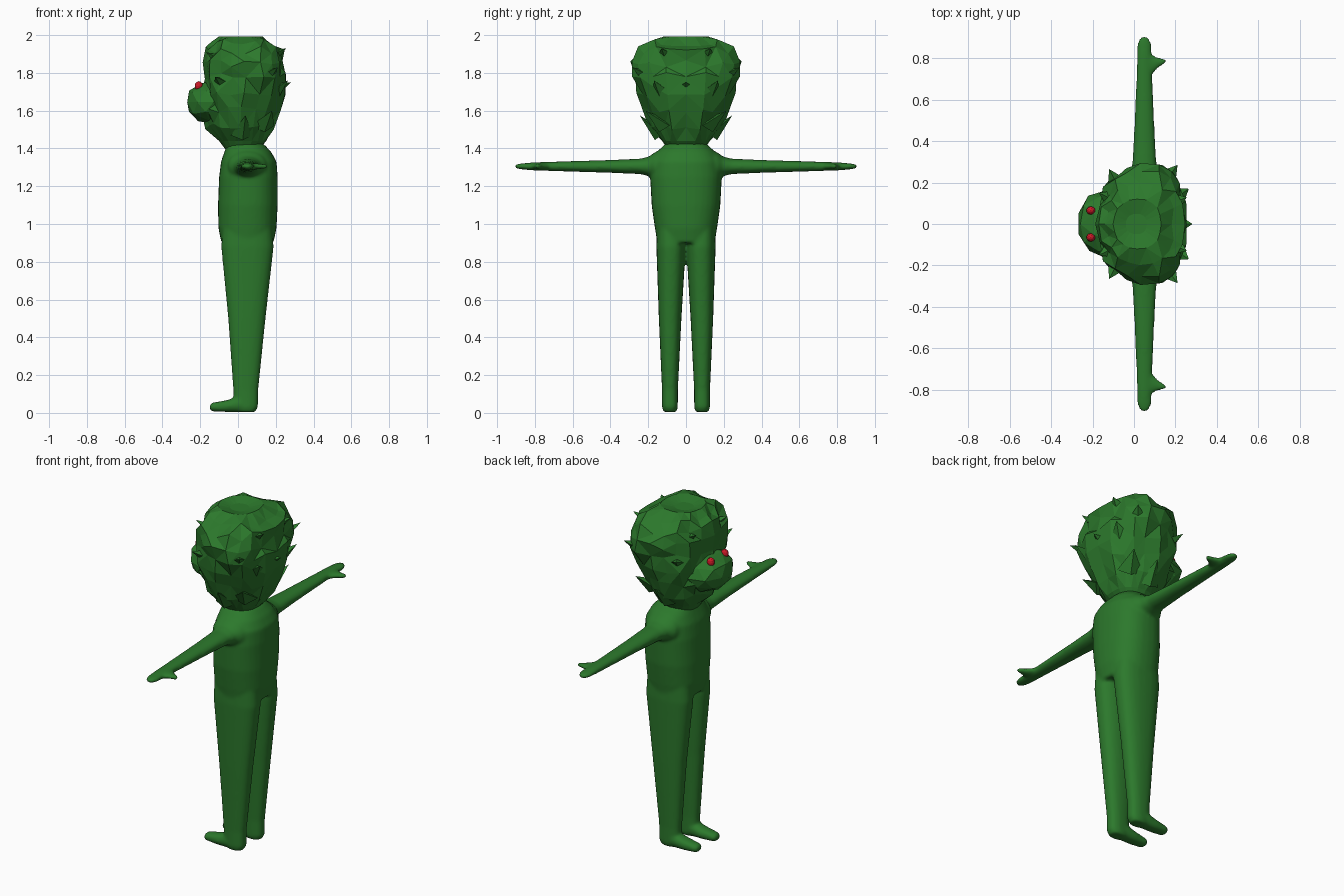
import bpy, bmesh, math, random
from mathutils import Vector

if "Cube" in bpy.data.objects:
    bpy.data.objects.remove(bpy.data.objects["Cube"])

random.seed(4)


def material(name, rgb):
    m = bpy.data.materials.new(name)
    m.diffuse_color = (*rgb, 1)
    m.use_nodes = True
    m.node_tree.nodes["Principled BSDF"].inputs["Base Color"].default_value = m.diffuse_color
    return m


GREEN = material("green", (0.025, 0.19, 0.025))
RED = material("red", (0.6, 0.01, 0.02))


def make(name, bm, mat):
    bmesh.ops.recalc_face_normals(bm, faces=bm.faces)
    me = bpy.data.meshes.new(name)
    bm.to_mesh(me)
    bm.free()
    me.materials.append(mat)
    ob = bpy.data.objects.new(name, me)
    bpy.context.collection.objects.link(ob)
    return ob


def skin_rings(bm, rings):
    """Bridge closed rings of points and cap both ends."""
    vs = [[bm.verts.new(p) for p in r] for r in rings]
    n = len(vs[0])
    for a, b in zip(vs, vs[1:]):
        for i in range(n):
            j = (i + 1) % n
            bm.faces.new((a[i], a[j], b[j], b[i]))
    bm.faces.new(vs[0])
    bm.faces.new(vs[-1])


def tube(bm, axis, rows, n=24, e=2.4):
    """Loft along an axis; rows = (t, centre u, centre v, radius u, radius v)."""
    order = {"x": (2, 0, 1), "y": (0, 2, 1), "z": (0, 1, 2)}[axis]
    rings = []
    for t, cu, cv, ru, rv in rows:
        ring = []
        for i in range(n):
            a = 2 * math.pi * i / n
            c, s = math.cos(a), math.sin(a)
            q = (cu + ru * math.copysign(abs(c) ** (2 / e), c),
                 cv + rv * math.copysign(abs(s) ** (2 / e), s), t)
            ring.append((q[order[0]], q[order[1]], q[order[2]]))
            if axis == "x":
                ring[-1] = (t, q[0], q[1])
        rings.append(ring)
    skin_rings(bm, rings)


# Body: torso, legs, feet, arms and thumbs fused into one smooth skin
bm = bmesh.new()
tube(bm, "z", [(0.90, .05, 0, .138, .152), (0.98, .05, 0, .154, .165),
               (1.10, .052, 0, .158, .182), (1.25, .055, 0, .155, .190),
               (1.33, .057, 0, .147, .182), (1.38, .052, 0, .125, .155),
               (1.42, .04, 0, .10, .115), (1.44, .04, 0, .06, .07)], 32)
for s in (1, -1):
    tube(bm, "z", [(.004, .045, s * .085, .045, .034), (.03, .042, s * .085, .064, .042),
                   (.12, .041, s * .085, .066, .042), (.5, .047, s * .084, .099, .060),
                   (.88, .05, s * .079, .139, .078), (1.0, .05, s * .08, .13, .075)])
    tube(bm, "x", [(-.15, s * .085, .030, .018, .012), (-.138, s * .085, .031, .032, .023),
                   (-.06, s * .085, .036, .041, .031), (0, s * .085, .045, .042, .041),
                   (.06, s * .085, .045, .040, .040)])
    tube(bm, "y", [(s * y, .05, 1.305, rx, rz) for y, rx, rz in
                   ((.12, .11, .095), (.165, .10, .075), (.195, .075, .053), (.24, .062, .041),
                    (.4, .052, .034), (.7, .039, .025), (.8, .036, .022),
                    (.87, .034, .016), (.895, .024, .012), (.907, .01, .007))], e=2.1)
    tube(bm, "x", [(.05, s * .765, 1.305, .075, .02), (.085, s * .768, 1.305, .05, .017),
                   (.115, s * .778, 1.305, .026, .014), (.145, s * .785, 1.305, .014, .012),
                   (.156, s * .787, 1.305, .007, .008)], e=2.1)
body = make("body", bm, GREEN)
rm = body.modifiers.new("fuse", "REMESH")
rm.mode = "VOXEL"
rm.voxel_size = 0.009
rm.use_smooth_shade = True
sm = body.modifiers.new("soften", "SMOOTH")
sm.factor = 0.5
sm.iterations = 7

# Leafy head: faceted loft, mirrored jitter; rows = (z, x min, x max, half width)
N = 20
rows = [(1.385, -.06, .10, .09), (1.44, -.10, .15, .125), (1.52, -.165, .19, .185),
        (1.60, -.195, .23, .225), (1.70, -.195, .26, .255), (1.78, -.185, .27, .28),
        (1.85, -.18, .245, .285), (1.92, -.165, .24, .25), (1.965, -.14, .19, .19),
        (1.992, -.10, .13, .12), (1.975, -.04, .06, .05)]
bm = bmesh.new()
rings = []
for k, (z, x0, x1, ry) in enumerate(rows):
    amp = 0.02 if k < 2 or k > 8 else 0.075
    jit = [(1 + random.uniform(-amp, amp * .8), random.uniform(-.022, .022) * (2 <= k <= 8))
           for _ in range(N // 2 + 1)]
    ring = []
    for i in range(N):
        f, dz = jit[min(i, N - i)]
        a = 2 * math.pi * i / N
        c, s = math.cos(a), math.sin(a)
        e = 0.8 if c > 0 else 0.95          # squarer at the back
        ring.append(((x0 + x1) / 2 + f * (x1 - x0) / 2 * math.copysign(abs(c) ** e, c),
                     f * ry * math.copysign(abs(s) ** e, s), z + dz))
    rings.append(ring)
skin_rings(bm, rings)
bmesh.ops.triangulate(bm, faces=bm.faces)
make("leafy_head", bm, GREEN)


# Leaf tufts: four-sided spikes sunk into the head
def spike(bm, root, tip, r):
    root, tip = Vector(root), Vector(tip)
    d = (tip - root).normalized()
    u = d.cross(Vector((0, 0, 1))).normalized()
    v = d.cross(u)
    base = [bm.verts.new(root + p) for p in (u * r, v * r * .6, -u * r, -v * r * .6)]
    top = bm.verts.new(tip)
    bm.faces.new(base)
    for i in range(4):
        bm.faces.new((base[i], base[(i + 1) % 4], top))


bm = bmesh.new()
for s in (1, -1):
    for root, tip, r in (((.02, .14, 1.47), (.04, .245, 1.575), .06),
                         ((.13, .12, 1.52), (.18, .215, 1.60), .07),
                         ((.12, .17, 1.75), (.21, .285, 1.83), .09),
                         ((.14, .08, 1.86), (.255, .13, 1.93), .09),
                         ((.16, .10, 1.66), (.265, .17, 1.76), .09),
                         ((-.06, .15, 1.72), (-.12, .265, 1.78), .08),
                         ((-.06, .10, 1.84), (-.17, .15, 1.91), .08)):
        spike(bm, (root[0], s * root[1], root[2]), (tip[0], s * tip[1], tip[2]), r)
spike(bm, (.15, 0, 1.70), (.282, 0, 1.75), .09)
make("leaf_tufts", bm, GREEN)


# Face and eyes: faceted blobs
def blob(name, loc, size, mat, sub=2, amp=0.0):
    bm = bmesh.new()
    bmesh.ops.create_icosphere(bm, subdivisions=sub, radius=1)
    for v in bm.verts:
        f = 1 + random.uniform(-amp, amp)
        v.co = [loc[i] + f * v.co[i] * size[i] for i in range(3)]
    make(name, bm, mat)


blob("face", (-.13, 0, 1.645), (.15, .165, .115), GREEN, 2, 0.04)
for s, side in ((1, "left"), (-1, "right")):
    blob(side + "_eye", (-.208, s * .065, 1.73), (.022, .02, .026), RED)
